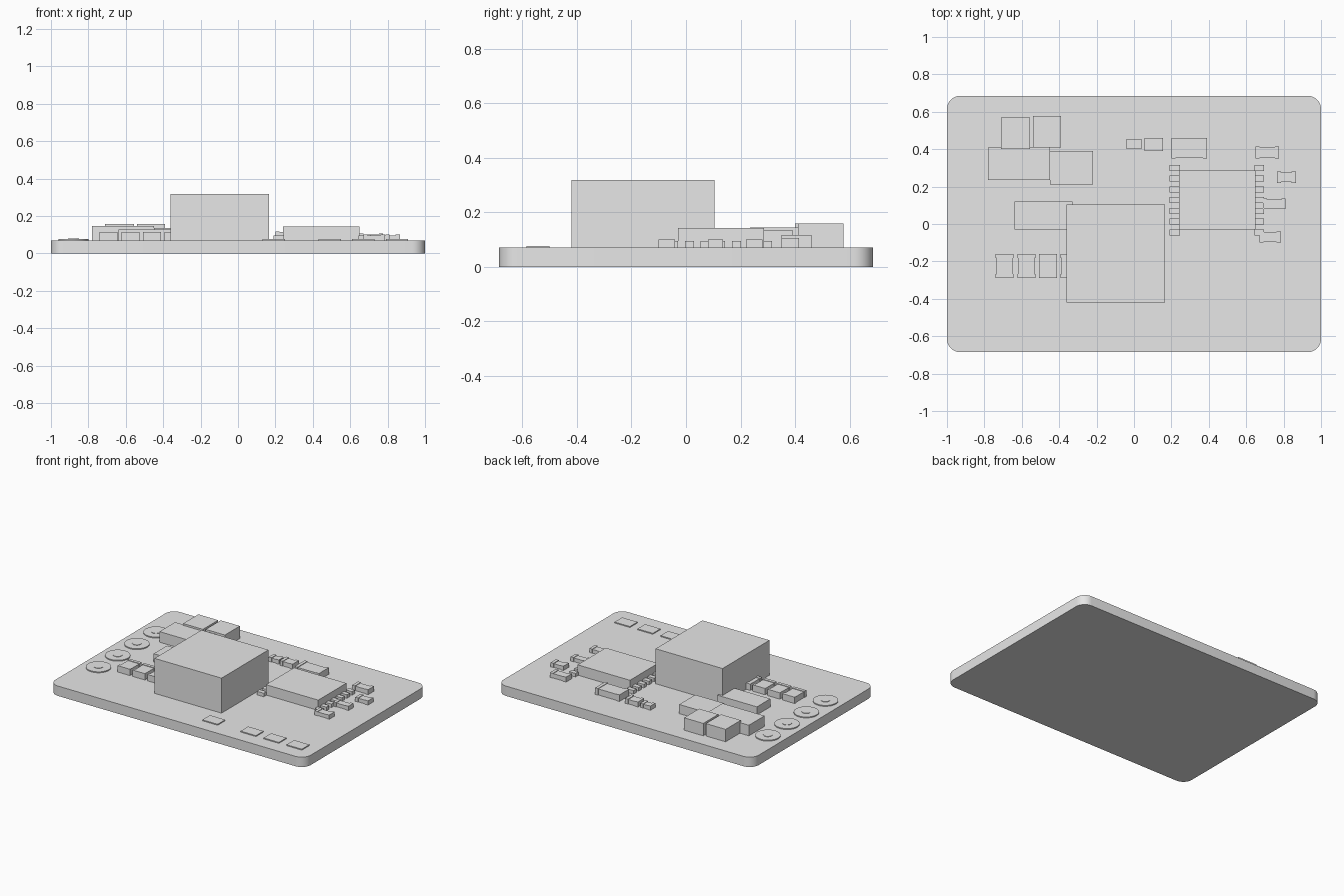
import bpy, bmesh, math
from mathutils import Matrix

if "Cube" in bpy.data.objects:
    bpy.data.objects.remove(bpy.data.objects["Cube"], do_unlink=True)

grey = bpy.data.materials.new("plain_grey")
grey.use_nodes = True
COLOUR = (0.8, 0.8, 0.8, 1)
grey.diffuse_color = COLOUR
grey.node_tree.nodes["Principled BSDF"].inputs["Base Color"].default_value = COLOUR

TOP = 0.07      # upper face of the board
SINK = 0.005    # how far parts sit into the board


def finish(name, bm):
    mesh = bpy.data.meshes.new(name)
    bm.to_mesh(mesh)
    bm.free()
    mesh.materials.append(grey)
    obj = bpy.data.objects.new(name, mesh)
    bpy.context.collection.objects.link(obj)
    return obj


def add_box(bm, x0, x1, y0, y1, z0, z1):
    size = Matrix.Diagonal((x1 - x0, y1 - y0, z1 - z0, 1))
    place = Matrix.Translation(((x0 + x1) / 2, (y0 + y1) / 2, (z0 + z1) / 2))
    bmesh.ops.create_cube(bm, size=1, matrix=place @ size)


def block(name, x0, x1, y0, y1, height):
    bm = bmesh.new()
    add_box(bm, x0, x1, y0, y1, TOP - SINK, height)
    return finish(name, bm)


def passive(name, x0, x1, y0, y1, height, along="x"):
    """Chip component: a body slightly inset between two end terminals."""
    bm = bmesh.new()
    cap, inset = 0.022, 0.004
    z0 = TOP - SINK
    if along == "x":
        add_box(bm, x0, x0 + cap, y0, y1, z0, height)
        add_box(bm, x1 - cap, x1, y0, y1, z0, height)
        add_box(bm, x0 + cap, x1 - cap, y0 + inset, y1 - inset, z0, height - inset)
    else:
        add_box(bm, x0, x1, y0, y0 + cap, z0, height)
        add_box(bm, x0, x1, y1 - cap, y1, z0, height)
        add_box(bm, x0 + inset, x1 - inset, y0 + cap, y1 - cap, z0, height - inset)
    return finish(name, bm)


def smooth(obj):
    bpy.ops.object.select_all(action="DESELECT")
    obj.select_set(True)
    bpy.context.view_layer.objects.active = obj
    bpy.ops.object.shade_smooth_by_angle(angle=math.radians(30))


# Board with rounded vertical corners
bm = bmesh.new()
add_box(bm, -1, 1, -0.685, 0.685, 0, TOP)
uprights = [e for e in bm.edges if abs(e.verts[0].co.z - e.verts[1].co.z) > TOP / 2]
bmesh.ops.bevel(bm, geom=uprights, offset=0.07, segments=8, profile=0.5, affect="EDGES")
smooth(finish("circuit_board", bm))

# Large blocks
block("main_block", -0.36, 0.165, -0.42, 0.105, 0.318)
block("side_block", -0.64, -0.33, -0.03, 0.12, 0.127)
block("wide_block", -0.78, -0.45, 0.235, 0.41, 0.145)
block("low_block", -0.45, -0.22, 0.21, 0.39, 0.135)
block("rear_block_right", -0.71, -0.555, 0.40, 0.57, 0.158)
block("rear_block_left", -0.54, -0.39, 0.41, 0.578, 0.158)

# Main chip with a row of pins on both sides
block("main_chip", 0.24, 0.65, -0.03, 0.285, 0.143)
bm = bmesh.new()
for i in range(7):
    y = 0.30 - i * 0.0575
    for x0, x1 in ((0.19, 0.245), (0.645, 0.695)):
        add_box(bm, x0, x1, y - 0.016, y + 0.016, TOP - SINK, 0.095)
finish("chip_pins", bm)

# Row of four chip components
for i in range(4):
    x = -0.74 + i * 0.116
    passive("row_component", x, x + 0.097, -0.29, -0.16, 0.115, "y")

# Scattered chip components
for x0, x1, y0, y1, h in (
    (-0.04, 0.04, 0.40, 0.455, 0.10),
    (0.055, 0.155, 0.39, 0.46, 0.105),
    (0.20, 0.39, 0.35, 0.46, 0.117),
    (0.65, 0.775, 0.35, 0.415, 0.105),
    (0.765, 0.865, 0.22, 0.28, 0.10),
    (0.69, 0.81, 0.08, 0.135, 0.10),
    (0.67, 0.785, -0.10, -0.04, 0.10),
):
    passive("small_component", x0, x1, y0, y1, h)

# Round contacts with a small raised centre
for i in range(4):
    y = -0.305 + i * 0.215
    bm = bmesh.new()
    for radius, top in ((0.081, 0.077), (0.03, 0.08)):
        depth = top - TOP + SINK
        bmesh.ops.create_cone(bm, cap_ends=True, segments=32, radius1=radius,
                              radius2=radius, depth=depth,
                              matrix=Matrix.Translation((-0.88, y, top - depth / 2)))
    smooth(finish("round_contact", bm))

# Flat pads along the front edge
for x in (0.19, 0.49, 0.67, 0.85):
    block("front_pad", x - 0.06, x + 0.06, -0.585, -0.5, 0.077)
